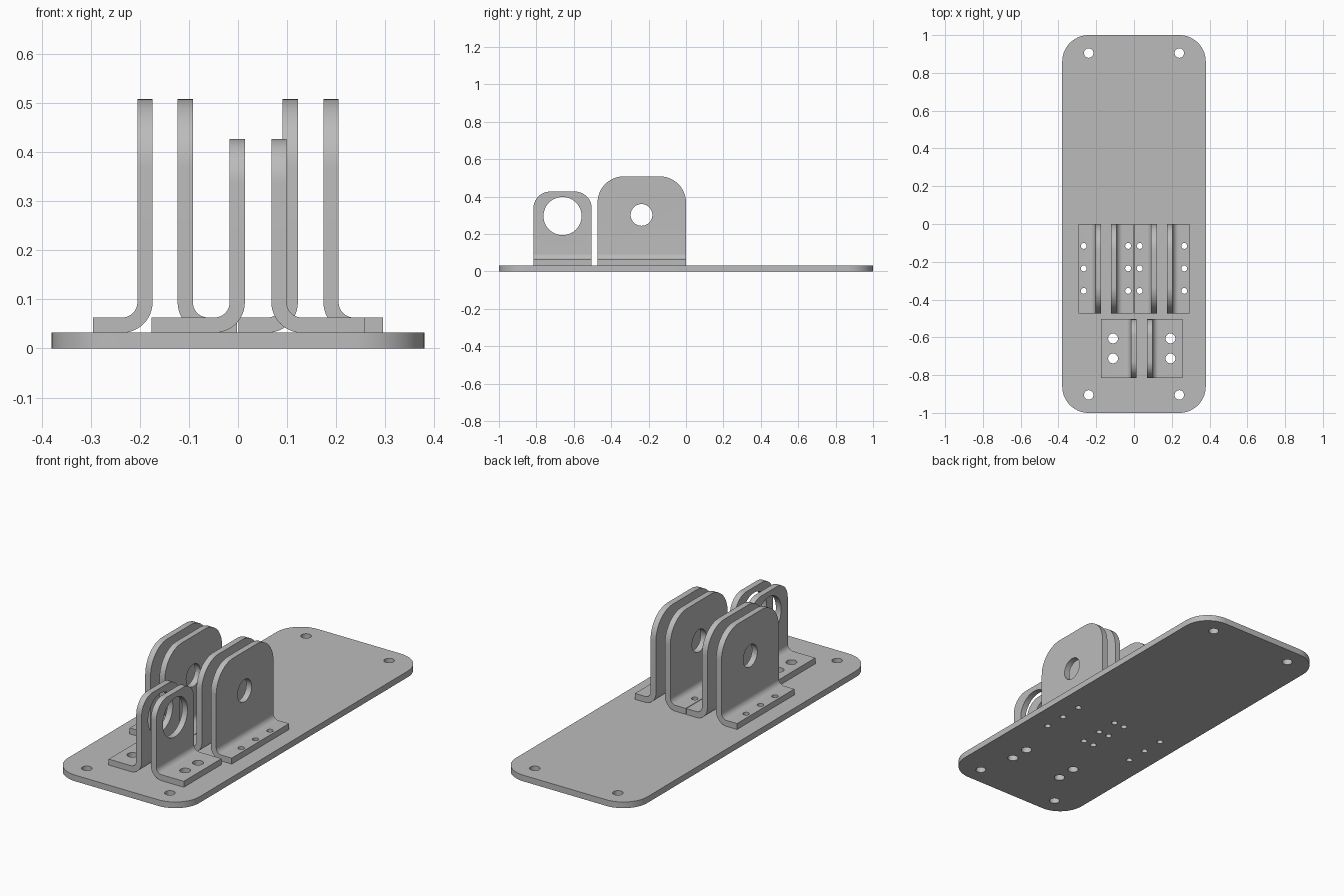
import bpy, bmesh, math
from mathutils import Matrix, Vector

if "Cube" in bpy.data.objects:
    bpy.data.objects.remove(bpy.data.objects["Cube"])

T = 0.031          # sheet thickness
PLATE_Z = 0.032    # top of base plate

grey = bpy.data.materials.new("plain grey")
grey.diffuse_color = (0.5, 0.5, 0.5, 1)
grey.use_nodes = True
grey.node_tree.nodes["Principled BSDF"].inputs["Base Color"].default_value = grey.diffuse_color


def make_object(name, bm):
    bmesh.ops.recalc_face_normals(bm, faces=bm.faces)
    mesh = bpy.data.meshes.new(name)
    bm.to_mesh(mesh)
    bm.free()
    ob = bpy.data.objects.new(name, mesh)
    bpy.context.collection.objects.link(ob)
    mesh.materials.append(grey)
    return ob


def extrude_profile(pts, vec):
    bm = bmesh.new()
    face = bm.faces.new([bm.verts.new(p) for p in pts])
    res = bmesh.ops.extrude_face_region(bm, geom=[face])
    verts = [g for g in res["geom"] if isinstance(g, bmesh.types.BMVert)]
    bmesh.ops.translate(bm, verts=verts, vec=vec)
    # make sure the starting cap exists
    if not face.is_valid:
        bmesh.ops.holes_fill(bm, edges=bm.edges)
    return bm


def round_edges(bm, test, radius):
    edges = [e for e in bm.edges if test(e.verts[0].co, e.verts[1].co)]
    bmesh.ops.bevel(bm, geom=edges, offset=radius, segments=14,
                    profile=0.5, affect='EDGES')


def drill(ob, holes):
    """holes: (centre, radius, axis, depth); all cut in one boolean."""
    bm = bmesh.new()
    for centre, r, axis, depth in holes:
        rot = Matrix.Rotation(math.pi / 2, 4, 'Y') if axis == 'X' else Matrix()
        bmesh.ops.create_cone(bm, cap_ends=True, segments=48, radius1=r, radius2=r,
                              depth=depth, matrix=Matrix.Translation(centre) @ rot)
    cutter = make_object("hole_cutter", bm)
    cutter.hide_render = True
    mod = ob.modifiers.new("holes", 'BOOLEAN')
    mod.operation, mod.solver, mod.object = 'DIFFERENCE', 'EXACT', cutter
    bpy.ops.object.select_all(action='DESELECT')
    bpy.context.view_layer.objects.active = ob
    ob.select_set(True)
    bpy.ops.object.modifier_apply(modifier=mod.name)
    bpy.data.objects.remove(cutter)
    bpy.ops.object.shade_smooth_by_angle(angle=math.radians(30))


def bracket(name, x0, s, width, y0, y1, top, corner, eye, bolts, bolt_r):
    """Bent L plate: outer face at x0, foot pointing in direction s."""
    ri, ro, n = 0.031, 0.062, 12
    pts = [(0, top), (T, top)]
    # inner bend, then foot, then outer bend
    for i in range(n + 1):
        a = math.pi + i / n * math.pi / 2
        pts.append((ro + ri * math.cos(a), PLATE_Z + ro + ri * math.sin(a)))
    pts += [(width, PLATE_Z + T), (width, PLATE_Z)]
    for i in range(n + 1):
        a = 1.5 * math.pi - i / n * math.pi / 2
        pts.append((ro + ro * math.cos(a), PLATE_Z + ro + ro * math.sin(a)))
    bm = extrude_profile([(x0 + s * u, y0, z) for u, z in pts], Vector((0, y1 - y0, 0)))
    round_edges(bm, lambda a, b: min(a.z, b.z) > top - 1e-4 and abs(a.y - b.y) < 1e-4, corner)
    ob = make_object(name, bm)
    ey, ez, er = eye
    holes = [((x0 + s * T / 2, ey, ez), er, 'X', T * 2)]
    for u, y in bolts:
        holes.append(((x0 + s * u, y, PLATE_Z + T / 2), bolt_r, 'Z', T * 2))
    drill(ob, holes)
    return [((x0 + s * u, y, PLATE_Z / 2), bolt_r, 'Z', 0.1) for u, y in bolts]


plate_holes = []

# four tall brackets
for name, x0, s in (("tall_bracket_left_outer", -0.174, -1), ("tall_bracket_left_inner", -0.123, 1),
                    ("tall_bracket_right_inner", 0.122, -1), ("tall_bracket_right_outer", 0.174, 1)):
    plate_holes += bracket(name, x0, s, 0.121, -0.473, 0.0, 0.508, 0.14, (-0.238, 0.302, 0.058),
                           [(0.092, y) for y in (-0.116, -0.235, -0.354)], 0.0155)

# two short brackets
for name, x0, s in (("short_bracket_left", 0.014, -1), ("short_bracket_right", 0.068, 1)):
    plate_holes += bracket(name, x0, s, 0.19, -0.816, -0.504, 0.427, 0.09, (-0.66, 0.296, 0.102),
                           [(0.125, y) for y in (-0.606, -0.712)], 0.026)

# base plate with rounded corners and mounting holes
bm = bmesh.new()
bmesh.ops.create_cube(bm, size=1, matrix=Matrix.Translation((0, 0, PLATE_Z / 2))
                      @ Matrix.Diagonal((0.76, 2.0, PLATE_Z, 1)))
round_edges(bm, lambda a, b: abs(a.z - b.z) > 0.01, 0.14)
plate = make_object("base_plate", bm)
plate_holes += [((x, y, PLATE_Z / 2), 0.025, 'Z', 0.1) for x in (-0.24, 0.24) for y in (-0.905, 0.905)]
drill(plate, plate_holes)
